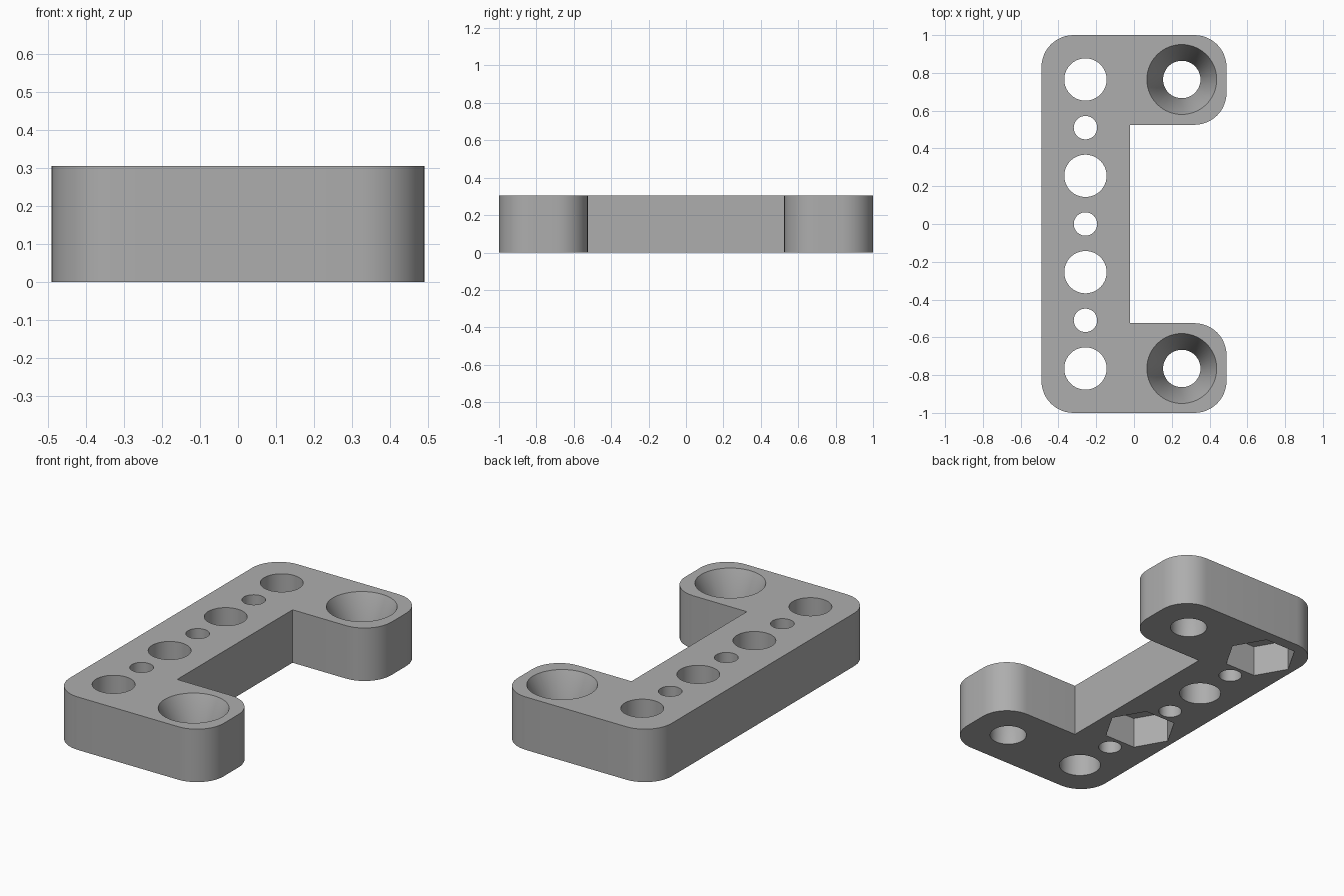
import bpy
import bmesh
from math import radians, sin, cos, pi

default = bpy.data.objects.get("Cube")
if default:
    bpy.data.objects.remove(default, do_unlink=True)

HEIGHT = 0.305
HALF_W, HALF_L = 0.49, 1.0
CORNER = 0.17
INNER_X, ARM_Y = -0.02, 0.525      # notch between the two arms
HOLE_X, SCREW_X = -0.257, 0.253
PITCH = 0.255                      # spacing of the hole row

grey = bpy.data.materials.new("matte grey")
grey.use_nodes = True
colour = (0.42, 0.42, 0.42, 1)
grey.diffuse_color = colour
grey.node_tree.nodes["Principled BSDF"].inputs["Base Color"].default_value = colour


def make_object(name, bm):
    bmesh.ops.recalc_face_normals(bm, faces=bm.faces)
    mesh = bpy.data.meshes.new(name)
    bm.to_mesh(mesh)
    bm.free()
    mesh.materials.append(grey)
    obj = bpy.data.objects.new(name, mesh)
    bpy.context.collection.objects.link(obj)
    return obj


def arc(cx, cy, start, steps=12):
    """Quarter turn of a rounded corner, anticlockwise."""
    return [(cx + CORNER * cos(start + pi / 2 * i / steps),
             cy + CORNER * sin(start + pi / 2 * i / steps)) for i in range(steps + 1)]


def cutter(name, x, y, z0, z1, r0, r1, sides=64):
    """Upright cylinder, cone or prism from z0 to z1."""
    bm = bmesh.new()
    bmesh.ops.create_cone(bm, cap_ends=True, segments=sides,
                          radius1=r0, radius2=r1, depth=z1 - z0)
    # put a corner of the prism on the x axis
    turn = min(bm.verts, key=lambda v: (round(abs(v.co.y), 4), -v.co.x))
    if abs(turn.co.y) > 0.001:
        for v in bm.verts:
            v.co.x, v.co.y = -v.co.y, v.co.x
    bmesh.ops.translate(bm, verts=bm.verts, vec=(x, y, (z0 + z1) / 2))
    obj = make_object(name, bm)
    obj.hide_render = True
    return obj


# Bracket body: C-shaped outline with rounded outer corners
cx, cy = HALF_W - CORNER, HALF_L - CORNER
outline = (arc(-cx, -cy, pi) + arc(cx, -cy, 1.5 * pi)
           + arc(cx, -ARM_Y - CORNER, 0)
           + [(INNER_X, -ARM_Y), (INNER_X, ARM_Y)]
           + arc(cx, ARM_Y + CORNER, 1.5 * pi)
           + arc(cx, cy, 0) + arc(-cx, cy, pi / 2))
bm = bmesh.new()
base = bm.faces.new([bm.verts.new((x, y, 0)) for x, y in outline])
top = bmesh.ops.extrude_face_region(bm, geom=[base])["geom"]
bmesh.ops.translate(bm, verts=[v for v in top if isinstance(v, bmesh.types.BMVert)],
                    vec=(0, 0, HEIGHT))
bracket = make_object("bracket", bm)

cutters = []
# Row of alternating large and small holes along the spine
for i in range(-3, 4):
    r = 0.112 if i % 2 else 0.062
    cutters.append(cutter("spine_hole", HOLE_X, i * PITCH, -0.1, HEIGHT + 0.1, r, r))

# Hexagonal nut pockets in the underside
for i in (-1, 3):
    cutters.append(cutter("nut_pocket", HOLE_X, i * PITCH, -0.1, 0.18, 0.197, 0.197, 6))

# Countersunk screw holes in the arms
for side in (-1, 1):
    y = side * 3 * PITCH
    cutters.append(cutter("screw_hole", SCREW_X, y, -0.1, HEIGHT, 0.099, 0.099))
    slope = (0.185 - 0.099) / 0.2
    cutters.append(cutter("countersink", SCREW_X, y, HEIGHT - 0.2, HEIGHT + 0.05,
                          0.099, 0.185 + 0.05 * slope))

for c in cutters:
    mod = bracket.modifiers.new(c.name, "BOOLEAN")
    mod.operation = "DIFFERENCE"
    mod.solver = "EXACT"
    mod.object = c

# Bake the cuts, then drop the cutters
bpy.context.view_layer.update()
graph = bpy.context.evaluated_depsgraph_get()
result = bpy.data.meshes.new_from_object(bracket.evaluated_get(graph))
bracket.modifiers.clear()
bracket.data = result
for c in cutters:
    bpy.data.objects.remove(c, do_unlink=True)

bpy.ops.object.select_all(action="DESELECT")
bracket.select_set(True)
bpy.context.view_layer.objects.active = bracket
bpy.ops.object.shade_smooth_by_angle(angle=radians(30))
